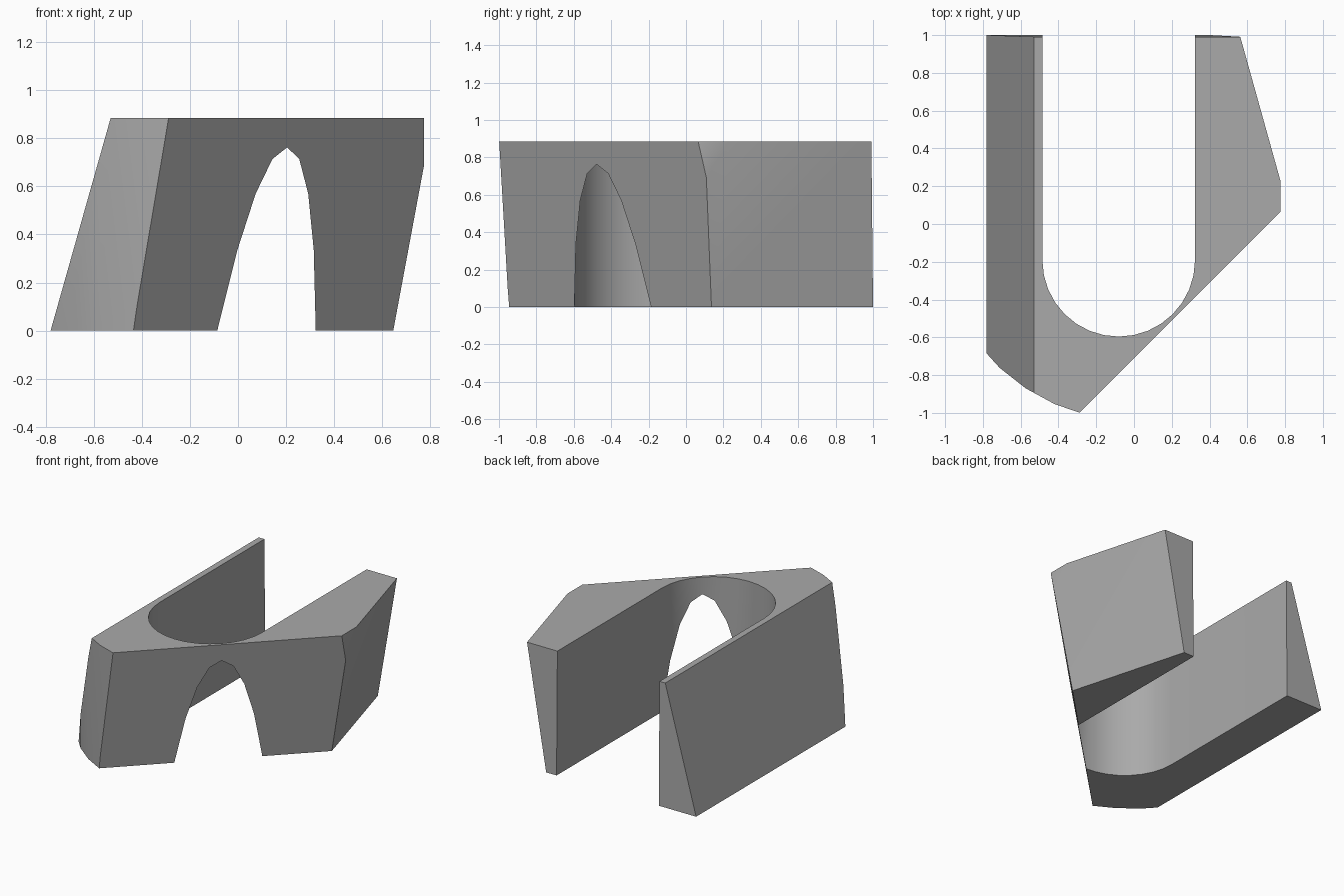
import bpy
import bmesh
from math import cos, sin, radians
from mathutils import Vector

cube = bpy.data.objects.get("Cube")
if cube:
    bpy.data.objects.remove(cube, do_unlink=True)

HEIGHT = 0.885

grey = bpy.data.materials.new("mid grey")
grey.use_nodes = True
grey.diffuse_color = (0.4, 0.4, 0.4, 1)
grey.node_tree.nodes["Principled BSDF"].inputs["Base Color"].default_value = (0.4, 0.4, 0.4, 1)


def arc(cx, cy, radius, start, end, steps):
    angles = [radians(start + (end - start) * i / steps) for i in range(steps + 1)]
    return [(cx + radius * cos(a), cy + radius * sin(a)) for a in angles]


def prism(outline, bottom, top):
    """Closed upright prism from a 2D outline."""
    bm = bmesh.new()
    base = bm.faces.new([bm.verts.new((x, y, bottom)) for x, y in outline])
    raised = bmesh.ops.extrude_face_region(bm, geom=[base])["geom"]
    verts = [v for v in raised if isinstance(v, bmesh.types.BMVert)]
    bmesh.ops.translate(bm, verts=verts, vec=(0, 0, top - bottom))
    bmesh.ops.recalc_face_normals(bm, faces=bm.faces)
    return bm


def slice_off(bm, point, normal):
    """Cut away everything on the normal's side and cap the cut."""
    geom = bm.verts[:] + bm.edges[:] + bm.faces[:]
    cut = bmesh.ops.bisect_plane(bm, geom=geom, plane_co=point,
                                 plane_no=Vector(normal).normalized(), clear_outer=True)
    edges = [e for e in cut["geom_cut"] if isinstance(e, bmesh.types.BMEdge)]
    bmesh.ops.contextual_create(bm, geom=edges)
    bmesh.ops.recalc_face_normals(bm, faces=bm.faces)


def add_object(name, bm):
    mesh = bpy.data.meshes.new(name)
    bm.to_mesh(mesh)
    bm.free()
    obj = bpy.data.objects.new(name, mesh)
    bpy.context.collection.objects.link(obj)
    mesh.materials.append(grey)
    return obj


# Body: rounded front, then sliced by the slanted outer faces
body_bm = prism([(-1.2, 1.2)] + arc(0, 0, 1.042, 188.6, 284.6, 10)
                + [(0.775, -1), (0.775, 1.2)], 0, HEIGHT)
slice_off(body_bm, (-0.78, 0, 0), (-HEIGHT, 0, 0.25))              # right side
slice_off(body_bm, (0.51, 0, 0), (1, -1, -0.2 / HEIGHT))           # diagonal front
slice_off(body_bm, (0.775, 0.23, HEIGHT), (1, 0.279, -0.175))      # left side
slice_off(body_bm, (0, 1, 0), (0, 1, 0.01))                        # back ends
body = add_object("slotted_body", body_bm)

# Round-ended slot, which breaks through the diagonal face as an arch
slot = add_object("slot_cutter", prism(
    arc(-0.081, -0.192, 0.404, 180, 360, 16) + [(0.323, 1.3), (-0.485, 1.3)], -0.2, HEIGHT + 0.2))

cut = body.modifiers.new("slot", "BOOLEAN")
cut.operation = "DIFFERENCE"
cut.solver = "EXACT"
cut.object = slot
bpy.context.view_layer.objects.active = body
body.select_set(True)
bpy.ops.object.modifier_apply(modifier=cut.name)
bpy.data.objects.remove(slot, do_unlink=True)

bpy.ops.object.shade_smooth_by_angle(angle=radians(30))
